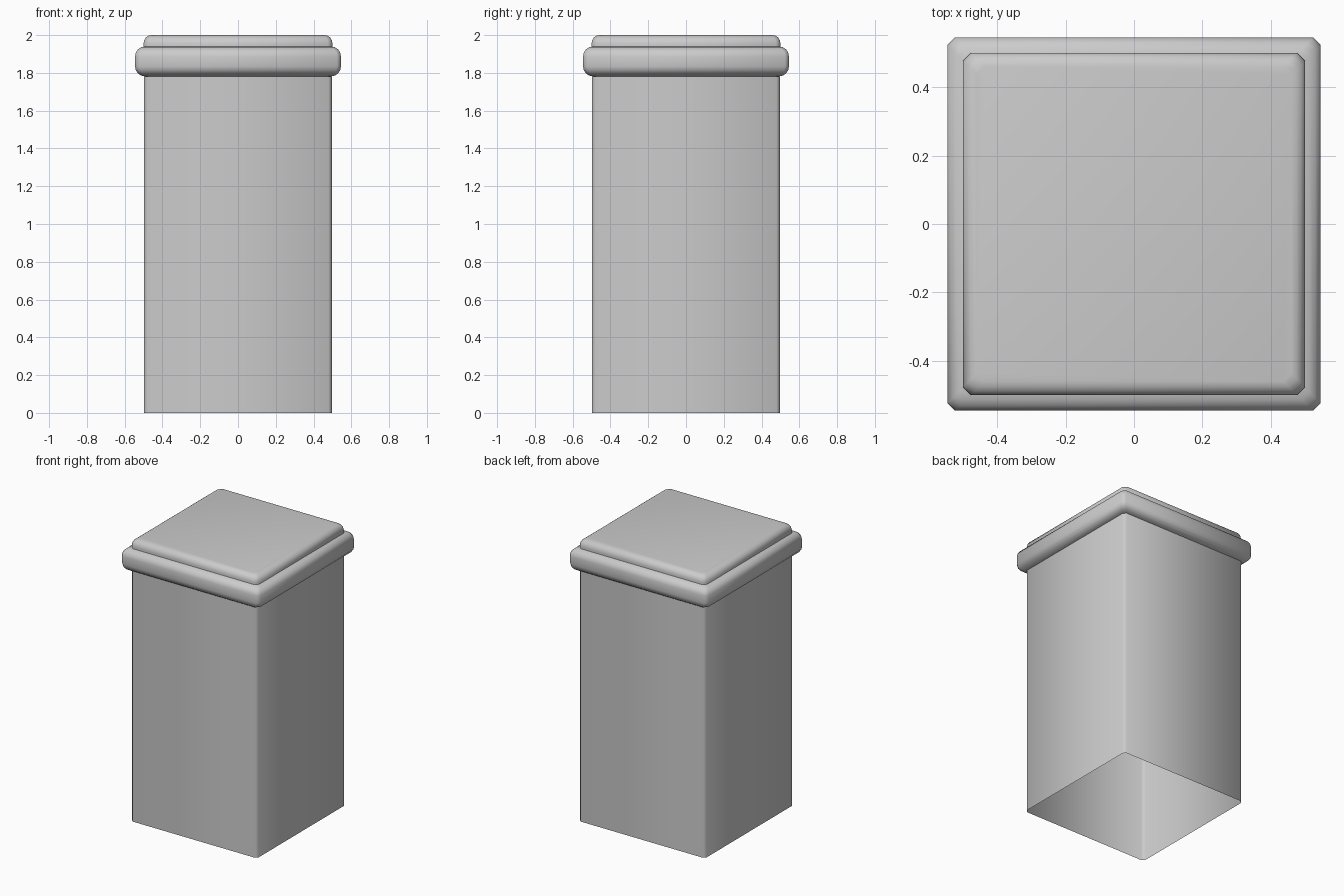
import bpy, bmesh, math

if "Cube" in bpy.data.objects:
    bpy.data.objects.remove(bpy.data.objects["Cube"])


def square_loft(name, profile, chamfer, cap_top=False):
    """Loft a corner-chamfered square through (half width, height, chamfer scale) steps."""
    bm = bmesh.new()
    rings = []
    for w, z in profile:
        c = w - chamfer
        pts = [(w, -c), (w, c), (c, w), (-c, w), (-w, c), (-w, -c), (-c, -w), (c, -w)]
        rings.append([bm.verts.new((x, y, z)) for x, y in pts])
    for a, b in zip(rings, rings[1:]):
        for i in range(8):
            j = (i + 1) % 8
            bm.faces.new((a[i], a[j], b[j], b[i]))
    if cap_top:
        bm.faces.new(rings[-1])
    mesh = bpy.data.meshes.new(name)
    bm.to_mesh(mesh)
    bm.free()
    obj = bpy.data.objects.new(name, mesh)
    bpy.context.collection.objects.link(obj)
    bpy.context.view_layer.objects.active = obj
    obj.select_set(True)
    bpy.ops.object.shade_smooth_by_angle(angle=math.radians(50))
    obj.select_set(False)
    return obj


# Hollow shaft, open at the bottom
square_loft("post_shaft", [(0.497, 0), (0.497, 1.782)], 0.018)

# Rounded moulding: quarter rounds joined by a short flat side
r_x, r_z, side = 0.052, 0.052, 0.027
angles = [math.radians(a) for a in (0, 22.5, 45, 67.5, 90)]
lower = [(0.493 + r_x * math.sin(a), 1.861 - side - r_z * math.cos(a)) for a in angles]
upper = [(w, 2 * 1.861 - z) for w, z in reversed(lower)]
square_loft("collar_moulding", lower + upper, 0.022)

# Top slab with a rounded rim
rim = [(0.46 + 0.04 * math.cos(a), 1.955 + 0.045 * math.sin(a)) for a in angles]
square_loft("top_slab", [(0.5, 1.938)] + rim, 0.024, cap_top=True)
